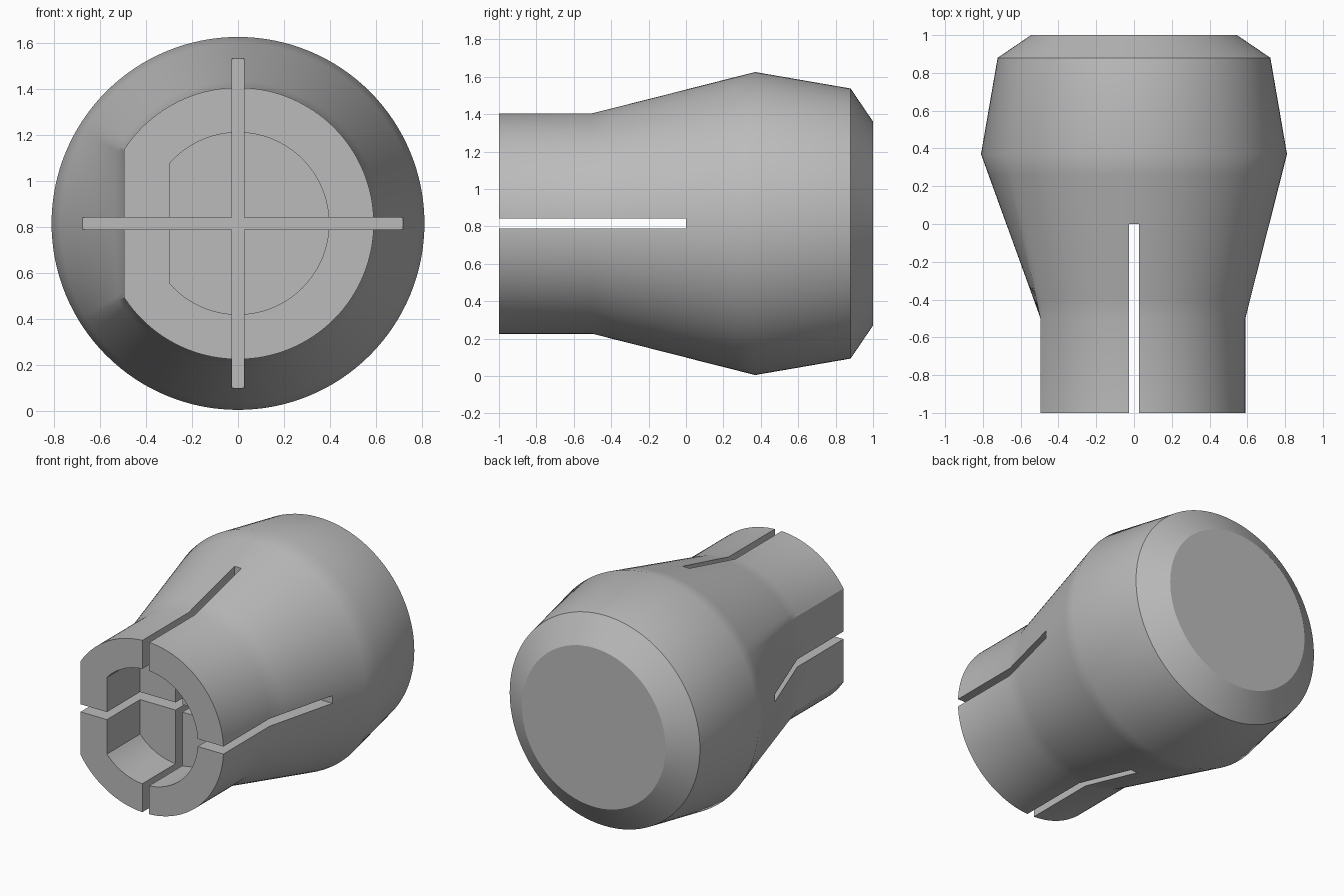
import bpy
import bmesh
from math import cos, sin, pi, acos

if "Cube" in bpy.data.objects:
    bpy.data.objects.remove(bpy.data.objects["Cube"], do_unlink=True)

AXIS_Z = 0.815
SEGMENTS = 128

grey = bpy.data.materials.new("plain grey")
grey.use_nodes = True
grey.diffuse_color = (0.5, 0.5, 0.5, 1)
grey.node_tree.nodes["Principled BSDF"].inputs["Base Color"].default_value = grey.diffuse_color


def section(radius, flat, corner):
    """Circle in x, z; cut by a flat on the -x side when flat is given."""
    angles = [2 * pi * i / SEGMENTS for i in range(SEGMENTS)]
    angles = [a for a in angles if min(abs(a - corner), abs(a - 2 * pi + corner)) > 0.02]
    angles = sorted(angles + [corner, 2 * pi - corner])
    points = []
    for a in angles:
        r = radius
        if flat and cos(a) < -flat / radius:
            r = -flat / cos(a)
        points.append((r * cos(a), r * sin(a)))
    return points


def loft(name, rings):
    """Skin a list of (y, points) rings and cap both ends."""
    bm = bmesh.new()
    loops = [[bm.verts.new((x, y, z + AXIS_Z)) for x, z in pts] for y, pts in rings]
    for a, b in zip(loops, loops[1:]):
        for i in range(len(a)):
            bm.faces.new((a[i - 1], a[i], b[i], b[i - 1]))
    bm.faces.new(loops[0])
    bm.faces.new(loops[-1])
    bmesh.ops.recalc_face_normals(bm, faces=bm.faces)
    return finish(name, bm)


def block(name, low, high):
    bm = bmesh.new()
    bmesh.ops.create_cube(bm, size=1)
    for v in bm.verts:
        v.co = [(l + h) / 2 + c * (h - l) for l, h, c in zip(low, high, v.co)]
    return finish(name, bm)


def finish(name, bm):
    mesh = bpy.data.meshes.new(name)
    bm.to_mesh(mesh)
    bm.free()
    mesh.materials.append(grey)
    obj = bpy.data.objects.new(name, mesh)
    bpy.context.collection.objects.link(obj)
    return obj


# Body: flatted neck blending into a round, chamfered head
corner = acos(-0.495 / 0.59)
neck = section(0.59, 0.495, corner)
waist = section(0.81, None, corner)
rings = [(-1, neck)]
STEPS = 8
for i in range(STEPS + 1):
    t = i / STEPS
    blend = [(p[0] + (q[0] - p[0]) * t, p[1] + (q[1] - p[1]) * t)
             for p, q in zip(neck, waist)]
    rings.append((-0.5 + 0.87 * t, blend))
for y, radius in ((0.88, 0.722), (1, 0.545)):
    rings.append((y, section(radius, None, corner)))
body = loft("collet_body", rings)

# Cutters: flatted bore and two crossing slots
bore = section(0.395, 0.295, acos(-0.295 / 0.395))
HALF = 0.026
cutters = [
    loft("bore_cutter", [(-1.1, bore), (-0.64, bore)]),
    block("upright_slot_cutter", (-HALF, -1.2, -0.2), (HALF, 0, 1.8)),
    block("level_slot_cutter", (-1, -1.2, AXIS_Z - HALF), (1, 0, AXIS_Z + HALF)),
]
bpy.ops.object.select_all(action="DESELECT")
body.select_set(True)
bpy.context.view_layer.objects.active = body
for cutter in cutters:
    cutter.hide_render = True
    mod = body.modifiers.new(cutter.name, "BOOLEAN")
    mod.operation = "DIFFERENCE"
    mod.solver = "EXACT"
    mod.object = cutter
    bpy.ops.object.modifier_apply(modifier=mod.name)
    bpy.data.objects.remove(cutter, do_unlink=True)

bpy.ops.object.shade_smooth_by_angle(angle=pi / 6)
